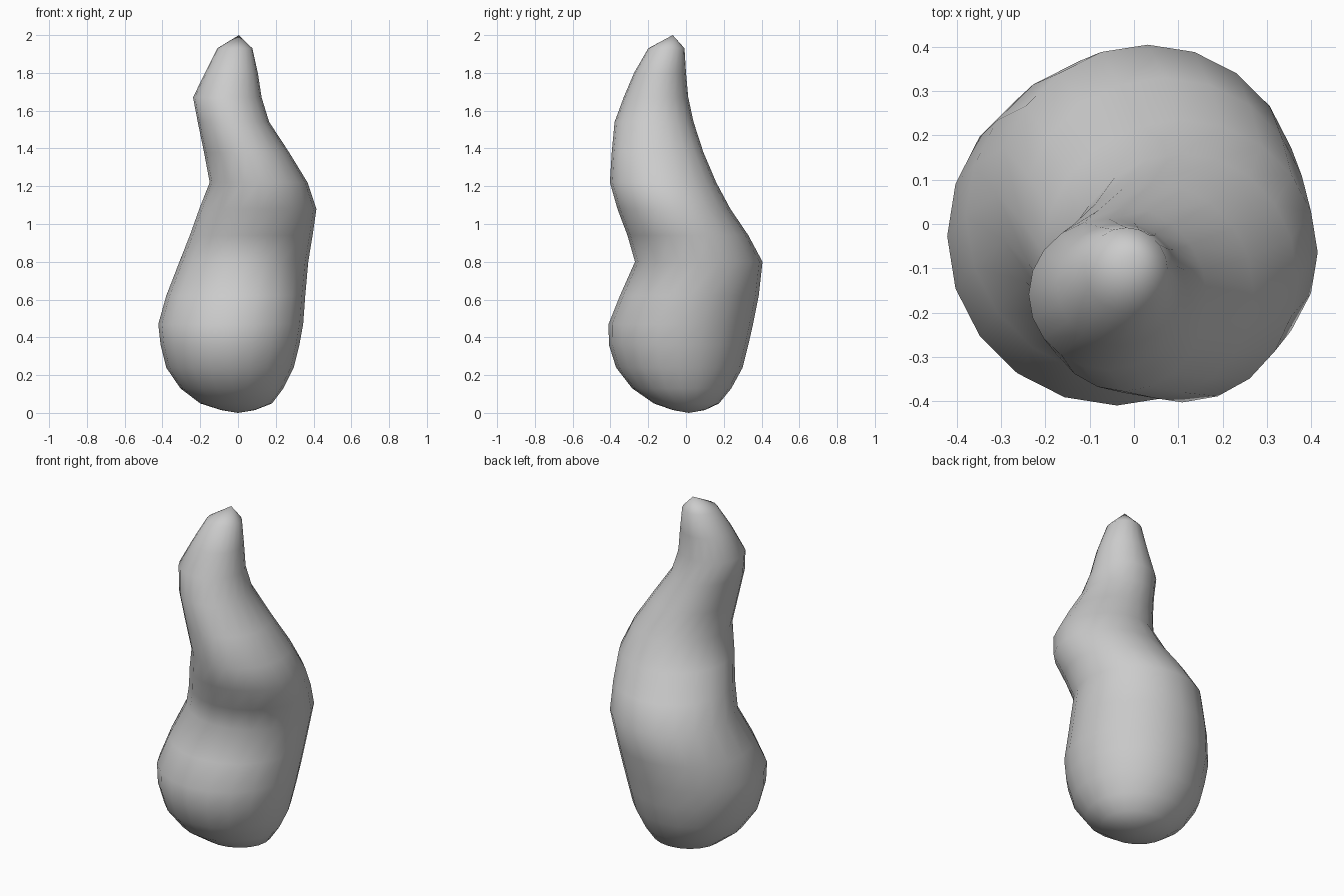
import bpy, bmesh
from math import cos, sin, pi

SIDES = 20

# Cross-sections: z, left x, right x, front y, back y
rings = [
    (0.015, -0.09, 0.09, -0.07, 0.10),
    (0.05, -0.20, 0.18, -0.17, 0.175),
    (0.13, -0.305, 0.24, -0.285, 0.24),
    (0.24, -0.38, 0.295, -0.37, 0.30),
    (0.36, -0.41, 0.325, -0.408, 0.33),
    (0.47, -0.422, 0.345, -0.41, 0.355),
    (0.62, -0.38, 0.356, -0.35, 0.385),
    (0.80, -0.31, 0.372, -0.27, 0.405),
    (0.94, -0.255, 0.395, -0.31, 0.33),
    (1.08, -0.205, 0.415, -0.363, 0.235),
    (1.22, -0.15, 0.368, -0.403, 0.16),
    (1.38, -0.18, 0.27, -0.393, 0.092),
    (1.54, -0.213, 0.165, -0.378, 0.04),
    (1.67, -0.238, 0.125, -0.33, 0.012),
    (1.80, -0.175, 0.105, -0.275, 0.0),
    (1.93, -0.11, 0.076, -0.20, -0.008),
]

bm = bmesh.new()


def add_ring(z, x0, x1, y0, y1):
    cx, cy, rx, ry = (x0 + x1) / 2, (y0 + y1) / 2, (x1 - x0) / 2, (y1 - y0) / 2
    return [bm.verts.new((cx + rx * cos(2 * pi * i / SIDES),
                          cy + ry * sin(2 * pi * i / SIDES), z))
            for i in range(SIDES)]


# Twisting body lofted through the rings
loops = [add_ring(*r) for r in rings]
for a, b in zip(loops, loops[1:]):
    for i in range(SIDES):
        j = (i + 1) % SIDES
        bm.faces.new((a[i], a[j], b[j], b[i]))

# Closed base and pointed tip
base = bm.verts.new((0, 0.015, 0))
tip = bm.verts.new((0.005, -0.07, 2.0))
for i in range(SIDES):
    j = (i + 1) % SIDES
    bm.faces.new((base, loops[0][j], loops[0][i]))
    bm.faces.new((tip, loops[-1][i], loops[-1][j]))

bmesh.ops.recalc_face_normals(bm, faces=bm.faces)
for f in bm.faces:
    f.smooth = True
mesh = bpy.data.meshes.new("twisted_gourd_body")
bm.to_mesh(mesh)
bm.free()
body = bpy.data.objects.new("twisted_gourd_body", mesh)
bpy.context.collection.objects.link(body)
